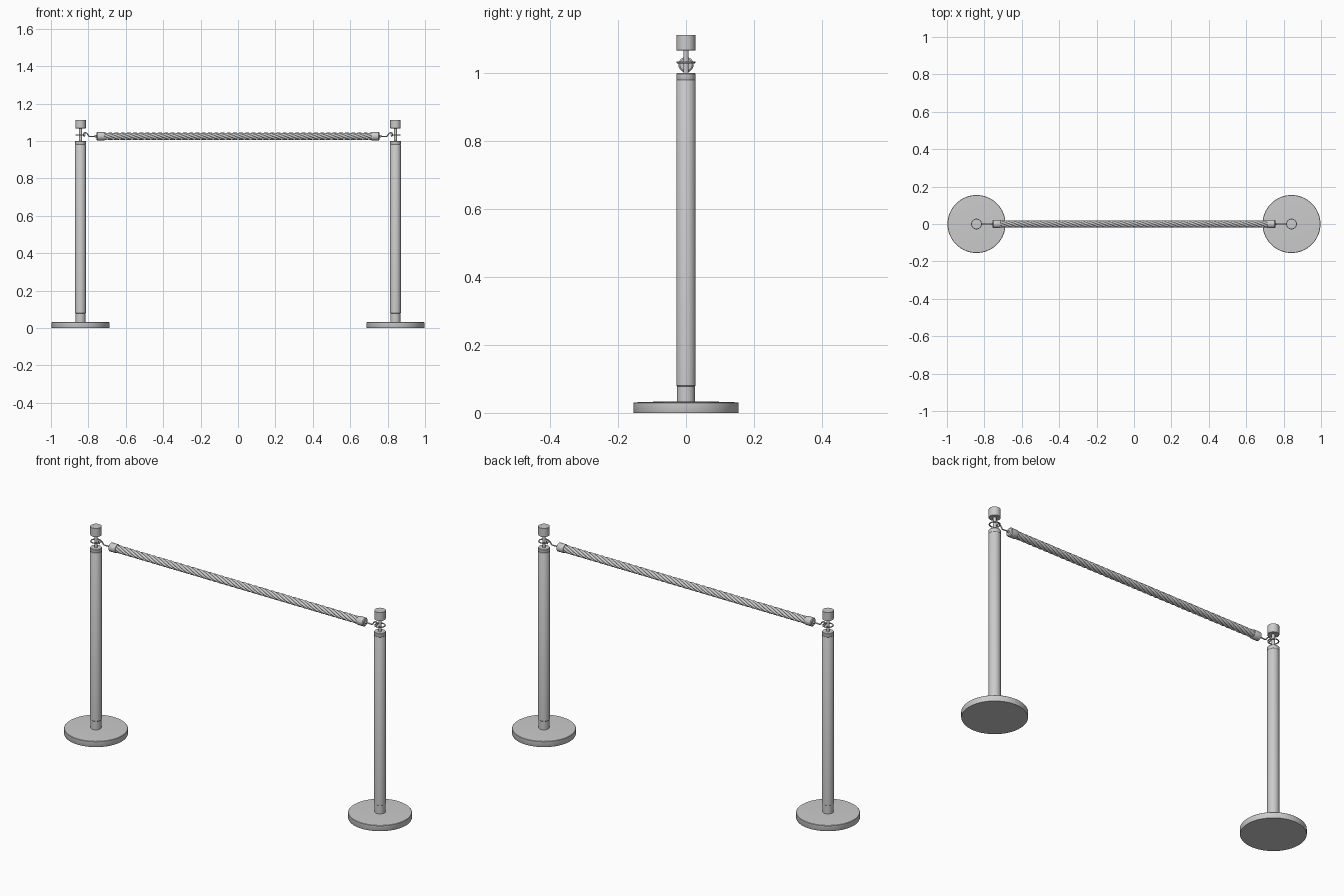
import bpy, bmesh, math

if "Cube" in bpy.data.objects:
    bpy.data.objects.remove(bpy.data.objects["Cube"])

POST_X = 0.842
ROPE_Z = 1.025


def finish(name, bm, loc=(0, 0, 0), rot=(0, 0, 0)):
    bmesh.ops.recalc_face_normals(bm, faces=bm.faces)
    me = bpy.data.meshes.new(name)
    bm.to_mesh(me)
    bm.free()
    ob = bpy.data.objects.new(name, me)
    bpy.context.collection.objects.link(ob)
    ob.location, ob.rotation_euler = loc, rot
    bpy.ops.object.select_all(action='DESELECT')
    ob.select_set(True)
    bpy.context.view_layer.objects.active = ob
    bpy.ops.object.shade_smooth_by_angle(angle=math.radians(35))
    return ob


def skin(name, rings, **kw):
    """Closed tube through a list of equal-length vertex rings."""
    bm = bmesh.new()
    rows = [[bm.verts.new(p) for p in r] for r in rings]
    n = len(rows[0])
    for a, b in zip(rows, rows[1:]):
        for i in range(n):
            j = (i + 1) % n
            bm.faces.new((a[i], a[j], b[j], b[i]))
    bm.faces.new(rows[0])
    bm.faces.new(rows[-1])
    return finish(name, bm, **kw)


def lathe(name, profile, seg=48, **kw):
    """Revolve (radius, height) pairs about z."""
    ang = [2 * math.pi * i / seg for i in range(seg)]
    return skin(name, [[(r * math.cos(a), r * math.sin(a), z) for a in ang]
                       for r, z in profile], **kw)


def torus(name, major, minor, loc, seg=40, sides=10):
    bm = bmesh.new()
    rows = []
    for i in range(seg):
        a = 2 * math.pi * i / seg
        row = []
        for k in range(sides):
            t = 2 * math.pi * k / sides
            r = major + minor * math.cos(t)
            row.append(bm.verts.new((r * math.cos(a), r * math.sin(a), minor * math.sin(t))))
        rows.append(row)
    for i in range(seg):
        a, b = rows[i], rows[(i + 1) % seg]
        for k in range(sides):
            m = (k + 1) % sides
            bm.faces.new((a[k], a[m], b[m], b[k]))
    return finish(name, bm, loc=loc)


def wire(name, pts, radius):
    cu = bpy.data.curves.new(name, 'CURVE')
    cu.dimensions = '3D'
    cu.bevel_depth, cu.bevel_resolution = radius, 3
    cu.use_fill_caps = True
    sp = cu.splines.new('NURBS')
    sp.points.add(len(pts) - 1)
    for p, co in zip(sp.points, pts):
        p.co = (*co, 1)
    sp.use_endpoint_u = True
    sp.order_u = 3
    sp.resolution_u = 6
    ob = bpy.data.objects.new(name, cu)
    bpy.context.collection.objects.link(ob)


for side, s in (("left", -1), ("right", 1)):
    x = s * POST_X
    # Heavy round foot with a slightly domed top
    lathe(side + "_base", [(0.154, 0), (0.155, 0.002), (0.155, 0.029),
                           (0.153, 0.031), (0.09, 0.033)], 64, loc=(x, 0, 0))
    # Post with a lower sleeve and an upper collar seam
    lathe(side + "_post", [(0.0265, 0.03), (0.0265, 0.078), (0.0285, 0.08),
                           (0.0285, 0.978), (0.0275, 0.98), (0.0285, 0.982),
                           (0.0285, 0.998), (0.027, 1.0)], loc=(x, 0, 0))
    # Thin neck and cylindrical finial
    lathe(side + "_neck", [(0.008, 0.995), (0.008, 1.07)], 24, loc=(x, 0, 0))
    lathe(side + "_finial", [(0.027, 1.067), (0.028, 1.068), (0.028, 1.112),
                             (0.027, 1.113)], loc=(x, 0, 0))
    # Ring around the neck
    torus(side + "_ring", 0.025, 0.003, (x, 0, 1.032))
    # Hook from the rope end over the ring
    wire(side + "_hook", [(s * a, 0, z) for a, z in
                          ((0.752, 1.025), (0.775, 1.025), (0.798, 1.023), (0.806, 1.041),
                           (0.822, 1.046), (0.828, 1.03), (0.820, 1.022))], 0.0032)
    # Ferrule holding the rope end, axis along x
    lathe(side + "_ferrule", [(0.0215, 0.715), (0.0225, 0.717), (0.0225, 0.738), (0.0225, 0.744),
                              (0.0225, 0.752), (0.018, 0.756), (0.006, 0.757), (0.005, 0.765)],
          32, loc=(0, 0, ROPE_Z), rot=(0, s * math.pi / 2, 0))

# Twisted rope: lobed cross-section spun along x
STRANDS, SIDES, STEPS, LENGTH, PITCH = 6, 48, 420, 1.46, 0.2
rings = []
for i in range(STEPS + 1):
    px = -LENGTH / 2 + LENGTH * i / STEPS
    turn = 2 * math.pi * px / PITCH
    ring = []
    for k in range(SIDES):
        t = 2 * math.pi * k / SIDES
        r = 0.0145 + 0.005 * abs(math.cos(STRANDS * t / 2)) ** 0.7
        ring.append((px, r * math.cos(t + turn), ROPE_Z + r * math.sin(t + turn)))
    rings.append(ring)
skin("twisted_rope", rings)
